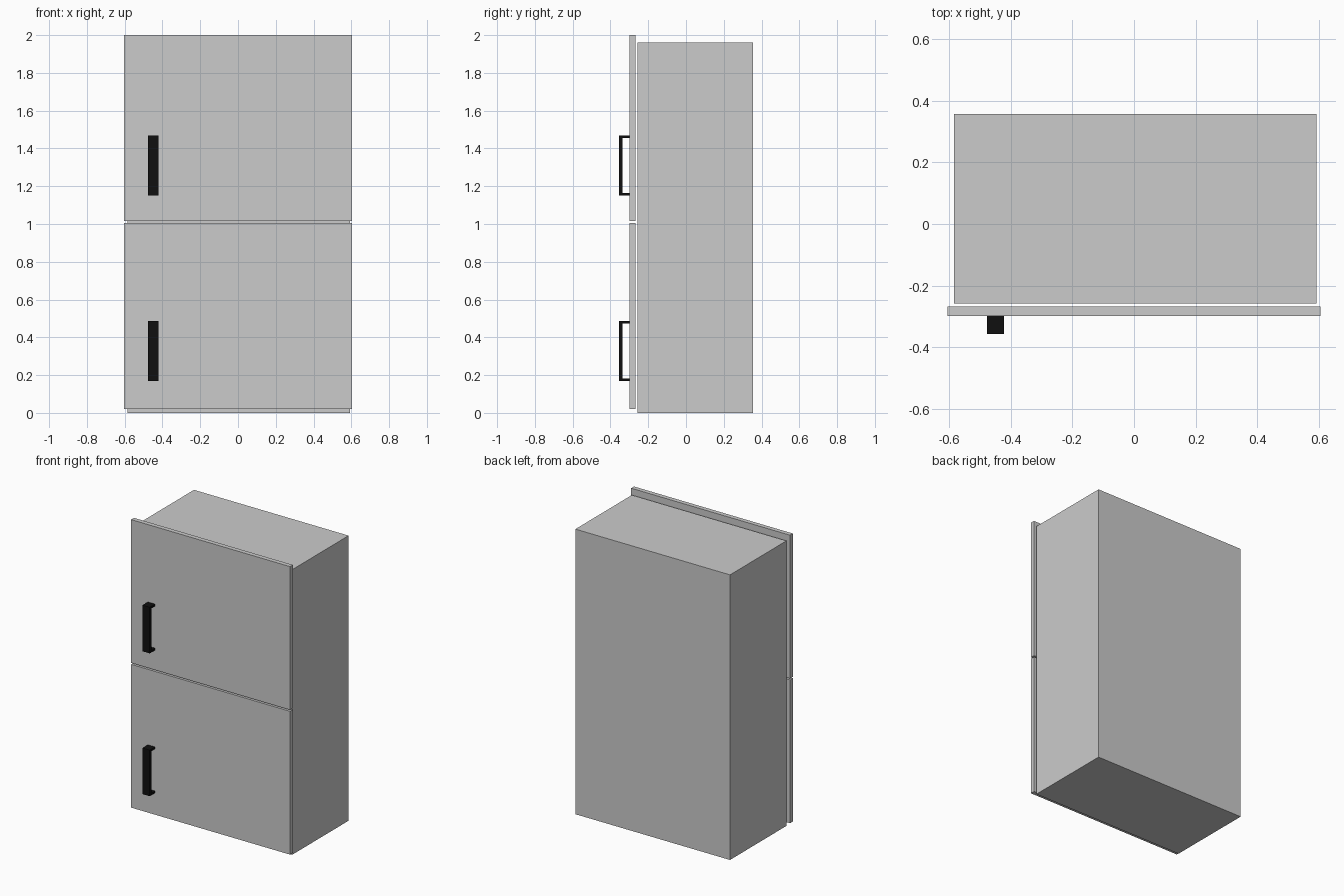
import bpy
import bmesh

if "Cube" in bpy.data.objects:
    bpy.data.objects.remove(bpy.data.objects["Cube"])


def finish(name, bm, color=None):
    mesh = bpy.data.meshes.new(name)
    bmesh.ops.recalc_face_normals(bm, faces=bm.faces)
    bm.to_mesh(mesh)
    bm.free()
    obj = bpy.data.objects.new(name, mesh)
    bpy.context.collection.objects.link(obj)
    if color:
        mesh.materials.append(color)
    return obj


def box(name, x, y, z):
    """Box from (min, max) ranges along each axis."""
    bm = bmesh.new()
    bmesh.ops.create_cube(bm, size=1)
    for v in bm.verts:
        v.co = [r[0] if c < 0 else r[1] for c, r in zip(v.co, (x, y, z))]
    return finish(name, bm)


def handle(name, z0, z1, color):
    """C-shaped side profile extruded across the handle width."""
    front, inner, back, t = -0.356, -0.335, -0.298, 0.014
    profile = [(back, z0), (front, z0), (front, z1), (back, z1),
               (back, z1 - t), (inner, z1 - t), (inner, z0 + t), (back, z0 + t)]
    bm = bmesh.new()
    face = bm.faces.new([bm.verts.new((-0.477, y, z)) for y, z in profile])
    ext = bmesh.ops.extrude_face_region(bm, geom=[face])
    verts = [g for g in ext["geom"] if isinstance(g, bmesh.types.BMVert)]
    bmesh.ops.translate(bm, verts=verts, vec=(0.055, 0, 0))
    return finish(name, bm, color)


black = bpy.data.materials.new("handle_black")
black.diffuse_color = (0.005, 0.005, 0.005, 1)
black.use_nodes = True
black.node_tree.nodes["Principled BSDF"].inputs["Base Color"].default_value = black.diffuse_color

# Cabinet
box("cabinet", (-0.584, 0.592), (-0.257, 0.356), (0.0, 1.96))

# Two doors, each with its handle
for label, z in (("lower", 0.02), ("upper", 1.015)):
    box(f"{label}_door", (-0.604, 0.604), (-0.298, -0.267), (z, z + 0.985))
handle("lower_handle", 0.169, 0.486, black)
handle("upper_handle", 1.151, 1.468, black)
